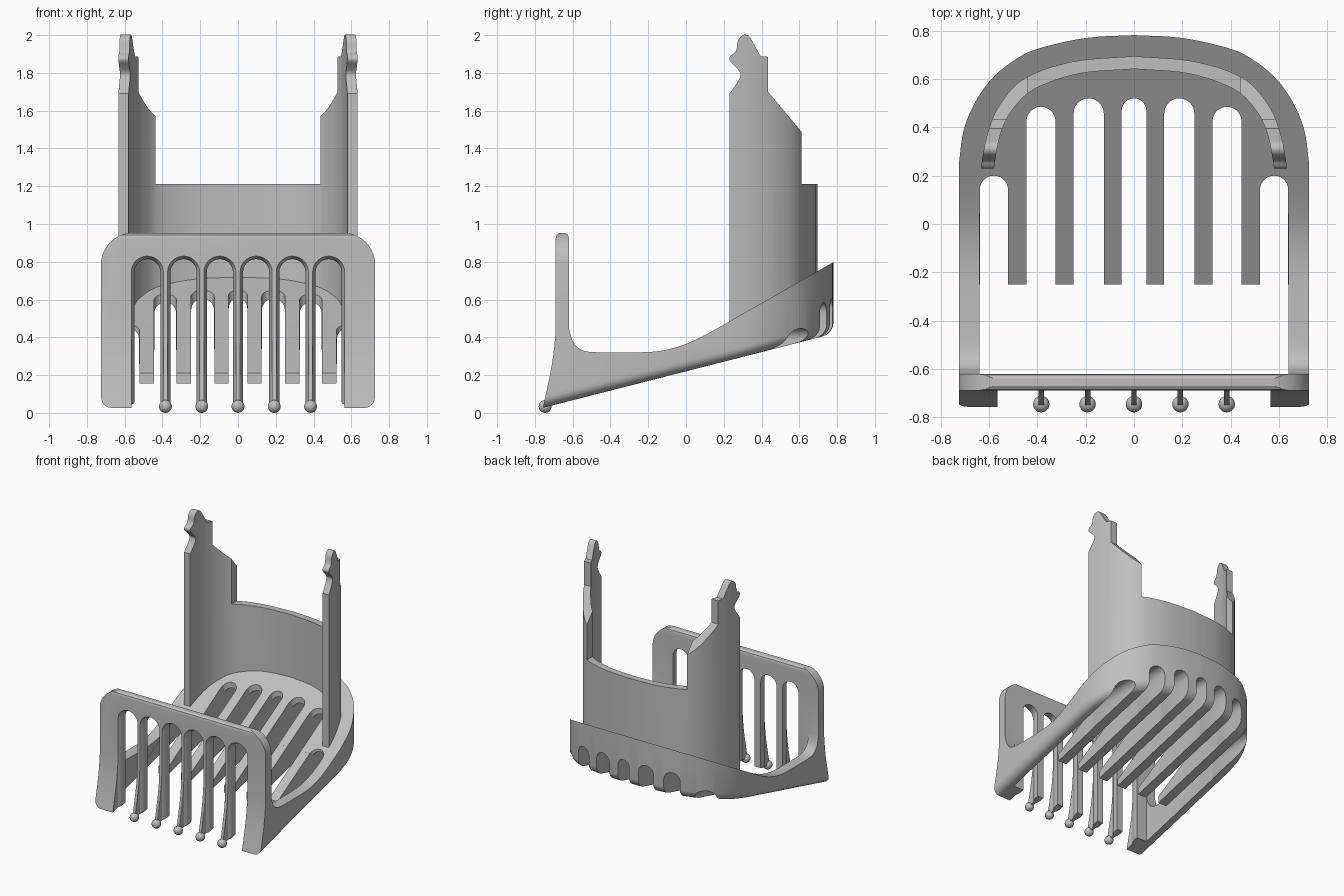
import bpy, bmesh, math
from mathutils import Vector

if "Cube" in bpy.data.objects:
    bpy.data.objects.remove(bpy.data.objects["Cube"])

grey = bpy.data.materials.new("plain grey")
grey.diffuse_color = (0.52, 0.52, 0.52, 1)
grey.use_nodes = True
grey.node_tree.nodes["Principled BSDF"].inputs["Base Color"].default_value = grey.diffuse_color


def floor_z(y):          # sloping underside
    return 0.22 + 0.255 * y


def deck_z(y):           # sloping upper deck
    return 0.467 + 0.57 * (y - 0.2)


def loft(name, loops):
    """Closed solid through a list of matching point loops."""
    bm = bmesh.new()
    rings = [[bm.verts.new(p) for p in loop] for loop in loops]
    n = len(rings[0])
    bm.faces.new(rings[0])
    bm.faces.new(rings[-1][::-1])
    for a, b in zip(rings, rings[1:]):
        for i in range(n):
            j = (i + 1) % n
            bm.faces.new((a[j], a[i], b[i], b[j]))
    if bm.calc_volume(signed=True) < 0:
        bmesh.ops.reverse_faces(bm, faces=bm.faces)
    mesh = bpy.data.meshes.new(name)
    bm.to_mesh(mesh)
    bm.free()
    ob = bpy.data.objects.new(name, mesh)
    bpy.context.collection.objects.link(ob)
    mesh.materials.append(grey)
    return ob


def side_prism(name, pts, half):       # yz profile extruded along x
    return loft(name, [[(x, y, z) for y, z in pts] for x in (-half, half)])


def volume(mesh):
    bm = bmesh.new()
    bm.from_mesh(mesh)
    v = bm.calc_volume(signed=True)
    bm.free()
    return v


def combine(ob, tool, op):
    """Boolean, switching solver if a result collapses."""
    before, keep = volume(ob.data), ob.data.copy()
    low = 0.4 if op == 'DIFFERENCE' else 0.05
    for solver in ('MANIFOLD', 'EXACT', 'FLOAT'):
        ob.data = keep.copy()
        mod = ob.modifiers.new("cut", 'BOOLEAN')
        mod.operation, mod.solver, mod.object = op, solver, tool
        bpy.context.view_layer.objects.active = ob
        bpy.ops.object.modifier_apply(modifier=mod.name)
        if low * before < volume(ob.data) < before * 0.99999:
            break
    bpy.data.objects.remove(tool, do_unlink=True)


def smooth(ob, angle=32):
    bpy.ops.object.select_all(action='DESELECT')
    ob.select_set(True)
    bpy.context.view_layer.objects.active = ob
    bpy.ops.object.shade_smooth_by_angle(angle=math.radians(angle))


def spline(pts, steps=5):
    """Catmull-Rom curve through 2D points."""
    p = [Vector(q) for q in pts]
    p = [2 * p[0] - p[1]] + p + [2 * p[-1] - p[-2]]
    out = []
    for a, b, c, d in zip(p, p[1:], p[2:], p[3:]):
        for k in range(steps):
            t = k / steps
            q = 0.5 * (2 * b + (c - a) * t + (2 * a - 5 * b + 4 * c - d) * t * t
                       + (3 * b - a - 3 * c + d) * t ** 3)
            out.append((q.x, q.y))
    return out + [tuple(pts[-1])]


def arch(cx, hw, bottom, top, seg=14):
    """Slot outline with a round upper end."""
    arc = [(cx + hw * math.cos(math.pi * k / seg), top - hw + hw * math.sin(math.pi * k / seg))
           for k in range(seg + 1)]
    return [(cx - hw, bottom), (cx + hw, bottom)] + arc


def mirrored(half):      # half runs from +x side to the x = 0 point
    return half + [(-x, y) for x, y in half[-2::-1]]


# Comb body: U-shaped plan with a rounded sloping underside
plan = spline([(0.725, 0.25), (0.706, 0.385), (0.66, 0.5), (0.59, 0.6), (0.5, 0.675),
               (0.4, 0.725), (0.2, 0.77), (0, 0.782)])
plan = mirrored([(0.725, -0.86)] + plan)
rings = []
for k in range(7):
    a = math.pi / 2 * k / 6
    s, lift = 1 - 0.055 * (1 - math.sin(a)) / 0.75, 0.055 * (1 - math.cos(a))
    rings.append([(x * s, y * s, floor_z(y * s) + lift) for x, y in plan])
rings.append([(x, y, 1.3) for x, y in plan])
body = loft("comb_body", rings)

# Side silhouette: upright front panel, low rails, rising deck
rail_curve = spline([(-0.62, 0.45), (-0.6, 0.38), (-0.56, 0.337), (-0.5, 0.322), (-0.35, 0.32),
                     (-0.2, 0.322), (-0.1, 0.335), (0, 0.365), (0.1, 0.412), (0.2, 0.467)], 3)
front_curve = spline([(-0.757, 0.03), (-0.735, 0.13), (-0.706, 0.28), (-0.69, 0.43)], 4)
profile = ([(-0.77, -0.2)] + front_curve
           + [(-0.69, 0.925), (-0.685, 0.943), (-0.67, 0.953), (-0.64, 0.953), (-0.625, 0.943),
              (-0.62, 0.925)] + rail_curve + [(0.9, deck_z(0.9)), (0.9, -0.2)])
combine(body, side_prism("cutter", profile, 0.9), 'INTERSECT')

# Rounded upper corners of the front panel
r = 0.17
corner = [(0.726 - r + r * math.cos(a), 0.954 - r + r * math.sin(a))
          for a in (math.pi / 2 * k / 10 for k in range(11))]
shape = [(0.726, -0.3)] + corner + [(-x, z) for x, z in corner[::-1]] + [(-0.726, -0.3)]
combine(body, loft("cutter", [[(x, y, z) for x, z in shape] for y in (-1, 1)]), 'INTERSECT')

# Open space between the rails, leaving the sloping deck teeth
void = [(-0.62, -0.3), (-0.25, -0.3), (-0.25, deck_z(-0.25)), (0.15, deck_z(0.15)),
        (0.15, 1.1), (-0.62, 1.1)]
combine(body, side_prism("cutter", void, 0.64), 'DIFFERENCE')

# Deck slots, each running out through the back under an arched roof
for x, hw, end, roof in ((0, 0.051, 0.52, 0.605), (0.1875, 0.0625, 0.52, 0.605),
                         (0.385, 0.06, 0.485, 0.585), (0.58, 0.0585, 0.2, 0.447)):
    for cx in sorted({x, -x}):
        slot = arch(cx, hw, -0.4, end)
        combine(body, loft("cutter", [[(a, b, z) for a, b in slot] for z in (-0.3, 1.1)]),
                'DIFFERENCE')
        tunnel = arch(cx, hw - 0.002, -0.3, roof)
        combine(body, loft("cutter", [[(a, y, b) for a, b in tunnel]
                                      for y in (end - hw - 0.03, 1.0)]), 'DIFFERENCE')

# Front panel slots with flared front edges
pitch = 0.192
for i in range(6):
    cx = (i - 2.5) * pitch
    loops = []
    for y, hw in ((-0.95, 0.085), (-0.69, 0.085), (-0.675, 0.075), (-0.65, 0.069), (-0.6, 0.069)):
        loops.append([(a, y, b) for a, b in arch(cx, hw, -0.3, 0.745 + hw)])
    combine(body, loft("cutter", loops), 'DIFFERENCE')
smooth(body)

# Round tips on the front teeth
for i in range(-2, 3):
    bpy.ops.mesh.primitive_uv_sphere_add(segments=20, ring_count=12, radius=0.034,
                                         location=(i * pitch, -0.746, 0.034))
    tip = bpy.context.object
    tip.name = "tooth_tip"
    tip.data.materials.append(grey)
    smooth(tip, 60)

# Curved rear wall with two clip arms
outer = mirrored(spline([(0.635, 0.2), (0.628, 0.27), (0.605, 0.38), (0.555, 0.495), (0.45, 0.605),
                         (0.25, 0.673), (0, 0.695)]))
inner = mirrored(spline([(0.582, 0.2), (0.574, 0.27), (0.55, 0.38), (0.505, 0.47), (0.415, 0.557),
                         (0.23, 0.622), (0, 0.642)]))
band = outer + inner[::-1]
wall = loft("rear_wall", [[(x, y, z) for x, y in band] for z in (0.3, 2.1)])
clip = spline([(0.23, 1.69), (0.275, 1.755), (0.288, 1.795), (0.265, 1.83), (0.232, 1.865),
               (0.235, 1.89), (0.265, 1.915), (0.275, 1.97), (0.3, 2.0), (0.33, 1.998),
               (0.35, 1.97)], 3)
outline = ([(0.23, deck_z(0.23) - 0.02)] + clip
           + [(0.395, 1.888), (0.435, 1.885), (0.435, 1.7), (0.75, 1.322),
              (0.75, deck_z(0.75) - 0.02)])
combine(wall, side_prism("cutter", outline, 0.9), 'INTERSECT')
window = [(0.3, 1.212), (0.9, 1.212), (0.9, 2.2), (0.3, 2.2)]
combine(wall, side_prism("cutter", window, 0.438), 'DIFFERENCE')
smooth(wall)
